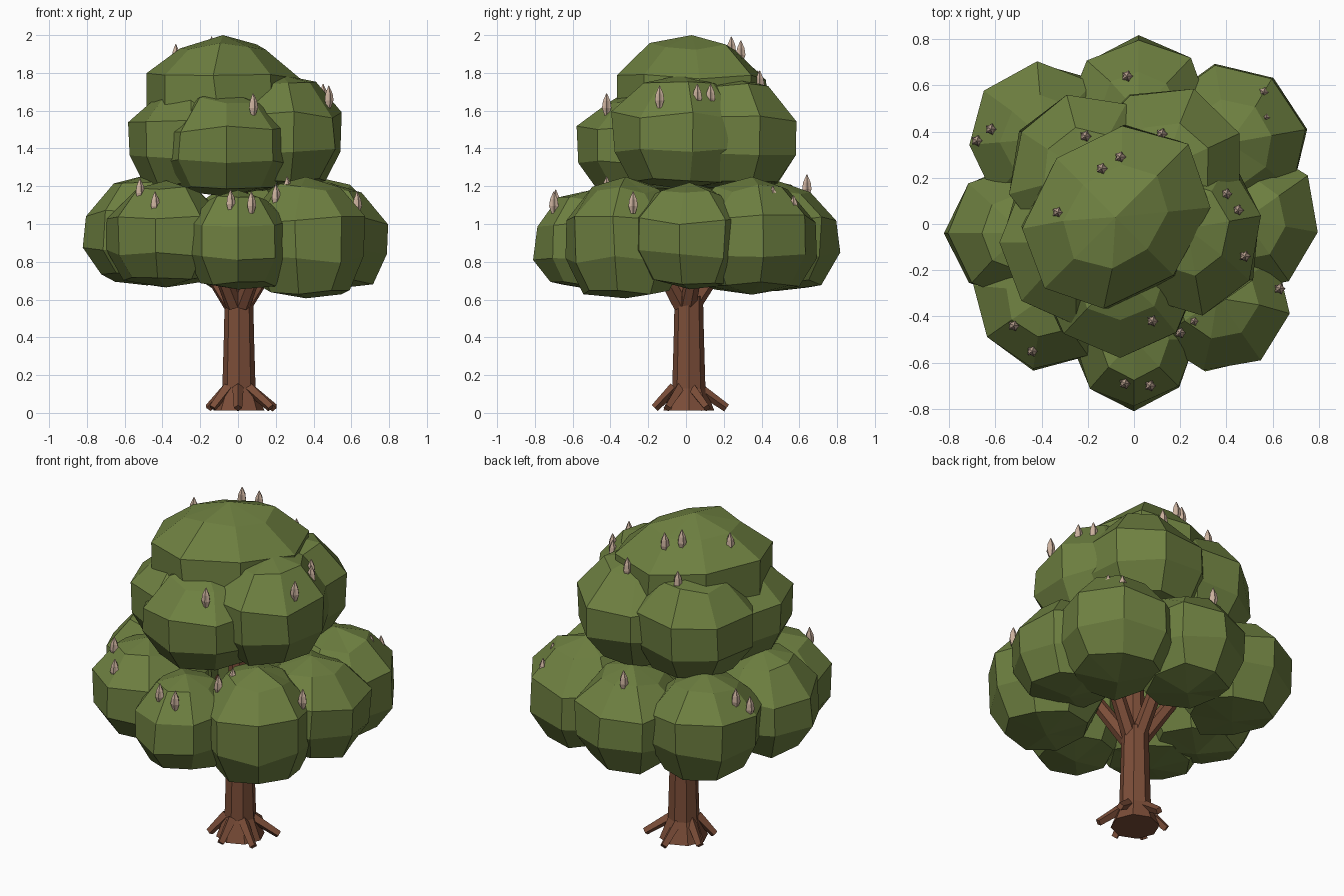
import bpy, bmesh, random
from math import sin, cos, pi, radians
from mathutils import Vector, Matrix

cube = bpy.data.objects.get("Cube")
if cube:
    bpy.data.objects.remove(cube, do_unlink=True)


def material(name, rgb):
    mat = bpy.data.materials.new(name)
    mat.use_nodes = True
    mat.diffuse_color = (*rgb, 1)
    mat.node_tree.nodes["Principled BSDF"].inputs["Base Color"].default_value = (*rgb, 1)
    return mat


leaf = material("leaf green", (0.155, 0.215, 0.052))
bark = material("bark brown", (0.2, 0.075, 0.04))
bud = material("bud tan", (0.6, 0.44, 0.34))


def finish(name, bm, mat):
    bmesh.ops.recalc_face_normals(bm, faces=bm.faces)
    mesh = bpy.data.meshes.new(name)
    bm.to_mesh(mesh)
    bm.free()
    mesh.materials.append(mat)
    obj = bpy.data.objects.new(name, mesh)
    bpy.context.collection.objects.link(obj)
    return obj


def leaf_clump(name, centre, size, turn, seed):
    """Chunky faceted ball, domed above and flatter below, with uneven corners."""
    rng = random.Random(seed)
    bm = bmesh.new()
    bmesh.ops.create_uvsphere(bm, u_segments=8, v_segments=5, radius=1)
    spin = Matrix.Rotation(radians(turn), 3, 'Z')
    for v in bm.verts:
        wide, z = 1.05, v.co.z
        if z > 0.7:
            wide = 0.96
        elif z < -0.7:
            wide, z = 1.22, max(z, -0.95)
        shape = Vector((v.co.x * wide, v.co.y * wide, z))
        if abs(z) < 0.9:
            shape.x *= rng.uniform(0.95, 1.04)
            shape.y *= rng.uniform(0.95, 1.04)
            shape.z += rng.uniform(-0.08, 0.08)
        v.co = Vector(centre) + spin @ Vector([a * b for a, b in zip(shape, size)])
    return finish(name, bm, leaf)


def limb(bm, start, end, r1, r2, sides):
    """Tapered prism between two points."""
    start, end = Vector(start), Vector(end)
    axis = end - start
    place = Matrix.Translation((start + end) / 2) @ axis.to_track_quat('Z', 'Y').to_matrix().to_4x4()
    bmesh.ops.create_cone(bm, cap_ends=True, segments=sides, radius1=r1,
                          radius2=r2, depth=axis.length, matrix=place)


def lathe(bm, profile, sides, origin=(0, 0, 0), ridge=1):
    """Rings of (radius, height) joined into a closed solid; ridge scales every other corner."""
    rings = []
    for r, z in profile:
        ring = []
        for i in range(sides):
            k = r * (ridge if i % 2 else 1)
            a = 2 * pi * i / sides
            ring.append(bm.verts.new(Vector(origin) + Vector((k * cos(a), k * sin(a), z))))
        rings.append(ring)
    for low, high in zip(rings, rings[1:]):
        for i in range(sides):
            j = (i + 1) % sides
            bm.faces.new((low[i], low[j], high[j], high[i]))
    bm.faces.new(rings[0][::-1])
    bm.faces.new(rings[-1])


# Trunk with a flared foot
bm = bmesh.new()
lathe(bm, [(0.135, 0.012), (0.088, 0.13), (0.08, 0.4), (0.075, 0.62)], 8, (0.005, 0.015, 0))
finish("trunk", bm, bark)

# Roots spreading from the foot, longest toward the back left
bm = bmesh.new()
for i in range(6):
    a = 2 * pi * i / 6 - pi / 2
    reach = 0.19 + 0.035 * cos(a - pi / 4)
    limb(bm, (0.06 * cos(a), 0.06 * sin(a), 0.135),
         (reach * cos(a), reach * sin(a), 0.026), 0.03, 0.022, 4)
finish("roots", bm, bark)

# Branches forking into the canopy
bm = bmesh.new()
for i in range(5):
    a = 2 * pi * i / 5 + 0.3
    limb(bm, (0.035 * cos(a), 0.035 * sin(a), 0.57),
         (0.24 * cos(a), 0.24 * sin(a), 0.88), 0.045, 0.038, 6)
limb(bm, (0, 0, 0.6), (0, 0, 1.3), 0.06, 0.05, 8)
finish("branches", bm, bark)

# Lower ring of leaf clumps: centre, size, turn
lower = {
    "front": ((0, -0.5, 0.91), (0.27, 0.3, 0.27), 0),
    "front_left": ((0.36, -0.32, 0.92), (0.32, 0.32, 0.33), 35),
    "left": ((0.48, 0.02, 0.93), (0.32, 0.32, 0.29), -10),
    "back_left": ((0.41, 0.35, 0.93), (0.34, 0.34, 0.32), 10),
    "back": ((0.02, 0.48, 0.93), (0.31, 0.33, 0.3), 0),
    "back_right": ((-0.39, 0.37, 0.95), (0.33, 0.33, 0.3), 5),
    "right": ((-0.48, -0.04, 0.96), (0.33, 0.31, 0.3), 0),
    "front_right": ((-0.38, -0.31, 0.94), (0.32, 0.32, 0.29), 35),
}
for seed, (side, clump) in enumerate(lower.items()):
    leaf_clump("lower_leaves_" + side, *clump, seed)

# Middle ring of leaf clumps
middle = {
    "front": ((-0.06, -0.22, 1.42), (0.36, 0.35, 0.29), 0),
    "left": ((0.23, -0.02, 1.48), (0.33, 0.37, 0.31), 10),
    "back_left": ((0.13, 0.24, 1.47), (0.36, 0.36, 0.31), 25),
    "back_right": ((-0.2, 0.22, 1.46), (0.34, 0.35, 0.31), 15),
    "right": ((-0.25, -0.08, 1.44), (0.34, 0.36, 0.28), 0),
}
for seed, (side, clump) in enumerate(middle.items()):
    leaf_clump("middle_leaves_" + side, *clump, seed + 20)

# Crown, stretched toward the back left
leaf_clump("crown_leaves", (-0.08, 0.03, 1.68), (0.44, 0.36, 0.32), 45, 41)

# Upright ridged buds dotted over the leaves
buds = [
    (-0.33, 0.05, 1.89), (-0.14, 0.24, 1.93), (-0.06, 0.29, 1.91),
    (-0.21, 0.38, 1.75), (0.12, 0.39, 1.75), (0.4, 0.13, 1.68),
    (0.45, 0.06, 1.68), (0.48, -0.14, 1.67), (0.08, -0.42, 1.63),
    (-0.03, 0.64, 1.2), (0.56, 0.57, 1.09), (0.57, 0.46, 1.14),
    (-0.62, 0.41, 1.16), (-0.68, 0.36, 1.11), (0.63, -0.28, 1.11),
    (0.26, -0.42, 1.19), (0.2, -0.47, 1.15), (-0.04, -0.69, 1.12),
    (0.07, -0.7, 1.11), (-0.52, -0.44, 1.18), (-0.44, -0.55, 1.11),
]
bm = bmesh.new()
for spot in buds:
    lathe(bm, [(0.012, -0.055), (0.026, -0.015), (0.021, 0.02), (0.002, 0.062)], 10, spot, 0.7)
finish("buds", bm, bud)
